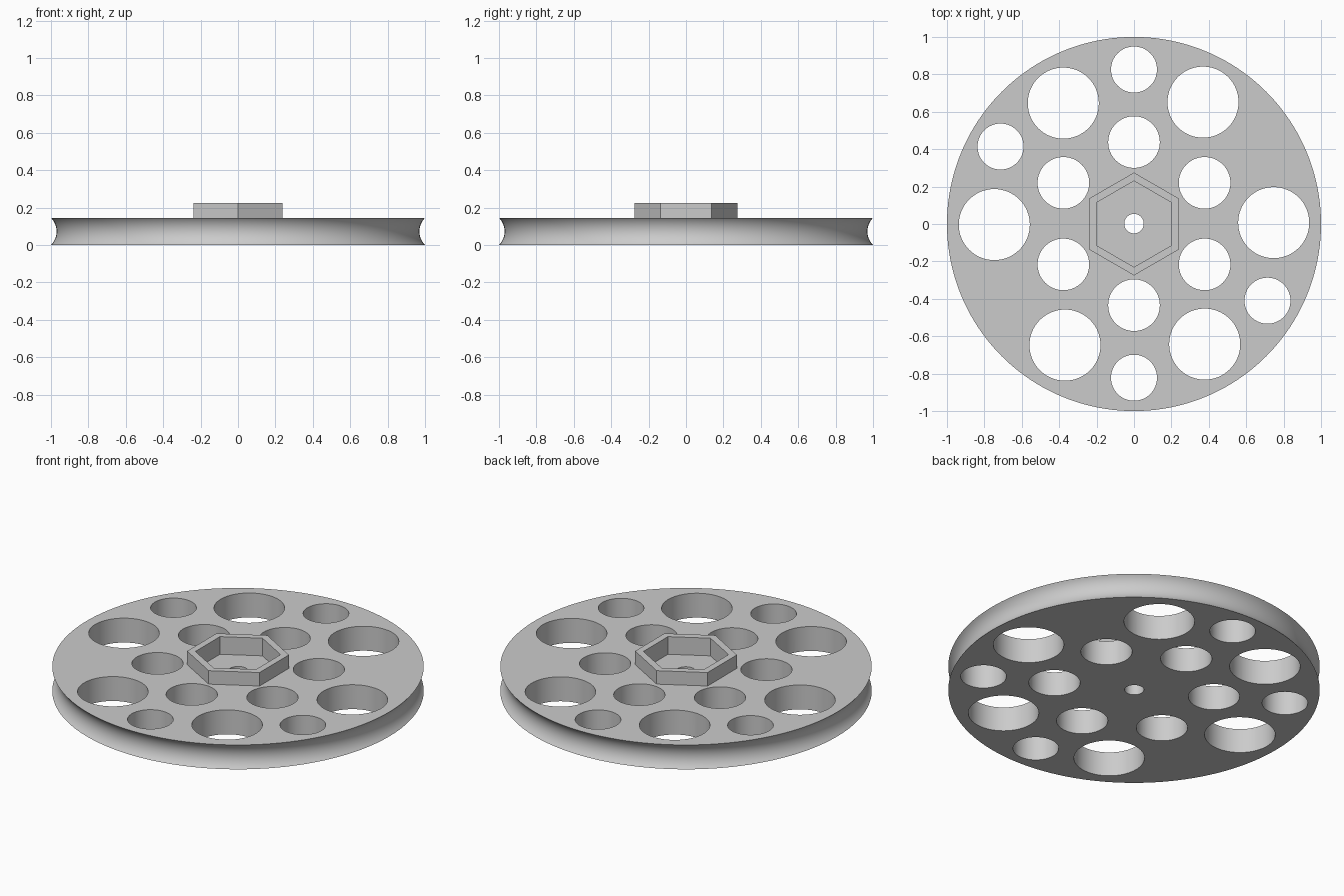
import bpy, bmesh
from math import sin, cos, pi, radians, sqrt

cube = bpy.data.objects.get("Cube")
if cube:
    bpy.data.objects.remove(cube, do_unlink=True)

THICK = 0.145      # plate thickness
TOP = 0.225        # top of the hexagonal collar
GROOVE = 0.03      # depth of the rim groove

grey = bpy.data.materials.new("light_grey")
grey.use_nodes = True
colour = (0.6, 0.6, 0.6, 1)
grey.diffuse_color = colour
grey.node_tree.nodes["Principled BSDF"].inputs["Base Color"].default_value = colour


def new_object(name, bm):
    bmesh.ops.recalc_face_normals(bm, faces=bm.faces)
    mesh = bpy.data.meshes.new(name)
    bm.to_mesh(mesh)
    bm.free()
    mesh.materials.append(grey)
    obj = bpy.data.objects.new(name, mesh)
    bpy.context.collection.objects.link(obj)
    return obj


def add_prism(bm, x, y, radius, z0, z1, sides, start=0.0):
    ring = [bm.verts.new((x + radius * cos(start + 2 * pi * i / sides),
                          y + radius * sin(start + 2 * pi * i / sides), z0))
            for i in range(sides)]
    face = bm.faces.new(ring)
    moved = bmesh.ops.extrude_face_region(bm, geom=[face])["geom"]
    verts = [v for v in moved if isinstance(v, bmesh.types.BMVert)]
    bmesh.ops.translate(bm, verts=verts, vec=(0, 0, z1 - z0))


def combine(target, tool, operation):
    mod = target.modifiers.new(operation.title(), 'BOOLEAN')
    mod.operation = operation
    mod.solver = 'EXACT'
    mod.object = tool
    bpy.context.view_layer.objects.active = target
    bpy.ops.object.modifier_apply(modifier=mod.name)
    bpy.data.objects.remove(tool, do_unlink=True)


# Grooved wheel: stacked rings following a concave arc
SEGMENTS, STEPS = 160, 16
half = THICK / 2
arc = (half ** 2 + GROOVE ** 2) / (2 * GROOVE)
bm = bmesh.new()
rings = []
for k in range(STEPS + 1):
    h = -half + THICK * k / STEPS
    r = 1 - GROOVE + arc - sqrt(arc ** 2 - h ** 2)
    rings.append([bm.verts.new((r * cos(2 * pi * i / SEGMENTS),
                                r * sin(2 * pi * i / SEGMENTS), h + half))
                  for i in range(SEGMENTS)])
for low, high in zip(rings, rings[1:]):
    for i in range(SEGMENTS):
        j = (i + 1) % SEGMENTS
        bm.faces.new((low[i], low[j], high[j], high[i]))
bm.faces.new(rings[0])
bm.faces.new(rings[-1])
wheel = new_object("grooved_wheel", bm)

# Hexagonal collar on top
bm = bmesh.new()
add_prism(bm, 0, 0, 0.275, THICK / 2, TOP, 6, pi / 2)
combine(wheel, new_object("hex_collar", bm), 'UNION')

# Hexagonal pocket
bm = bmesh.new()
add_prism(bm, 0, 0, 0.23, 0.12, TOP + 0.1, 6, pi / 2)
combine(wheel, new_object("hex_pocket", bm), 'DIFFERENCE')

# Axle bore and the rings of round through holes: distance, radius, angles
bm = bmesh.new()
hole_rings = [(0, 0.052, [0]),
              (0.436, 0.138, range(30, 390, 60)),
              (0.747, 0.19, [a + 0.4 for a in range(0, 360, 60)]),
              (0.824, 0.123, [90, 150, 270, 330])]
for dist, radius, angles in hole_rings:
    for a in angles:
        add_prism(bm, dist * cos(radians(a)), dist * sin(radians(a)) + 0.002,
                  radius, -0.1, TOP + 0.1, 64)
combine(wheel, new_object("round_holes", bm), 'DIFFERENCE')

# Smooth curved walls, crisp edges
bpy.ops.object.select_all(action='DESELECT')
wheel.select_set(True)
bpy.context.view_layer.objects.active = wheel
bpy.ops.object.shade_smooth_by_angle(angle=radians(25))
